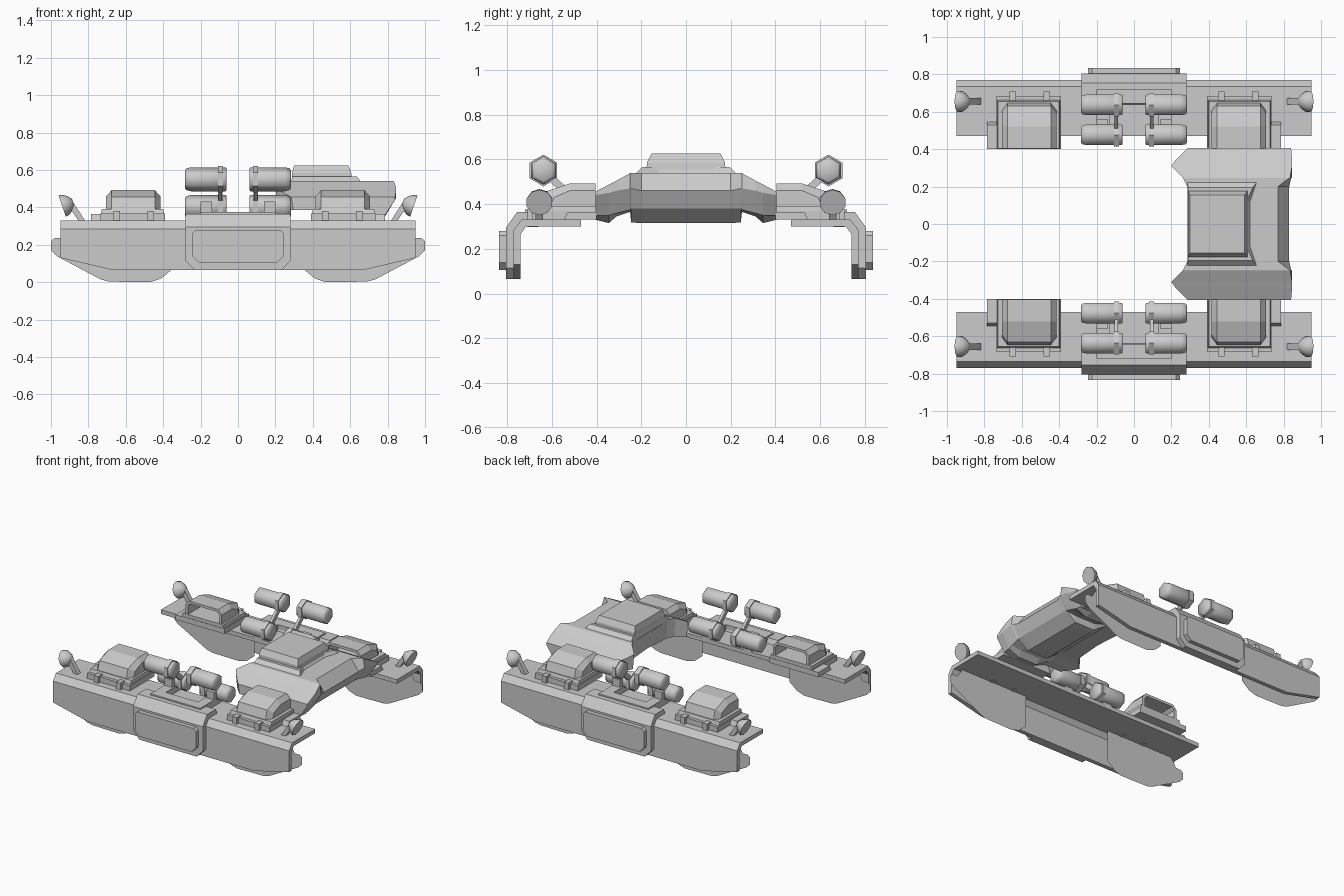
import bpy, bmesh, math
from mathutils import Vector

if "Cube" in bpy.data.objects:
    bpy.data.objects.remove(bpy.data.objects["Cube"])


def finish(name, bm, mirror, shell=0):
    bmesh.ops.recalc_face_normals(bm, faces=bm.faces)
    me = bpy.data.meshes.new(name)
    bm.to_mesh(me)
    bm.free()
    ob = bpy.data.objects.new(name, me)
    bpy.context.collection.objects.link(ob)
    if shell:
        s = ob.modifiers.new("Shell", 'SOLIDIFY')
        s.thickness, s.offset = shell, -1
    if mirror:
        m = ob.modifiers.new("Mirror", 'MIRROR')
        m.use_axis = ('X' in mirror, 'Y' in mirror, False)
        m.use_mirror_merge = False
    return ob


def loft(name, rings, mirror="", shell=0, drop=None):
    """Skin equal-length point rings, cap both ends, drop unwanted faces."""
    bm = bmesh.new()
    vs = [[bm.verts.new(p) for p in r] for r in rings]
    n = len(vs[0])
    for a, b in zip(vs, vs[1:]):
        for i in range(n):
            j = (i + 1) % n
            bm.faces.new((a[i], a[j], b[j], b[i]))
    bm.faces.new(vs[0])
    bm.faces.new(vs[-1])
    bmesh.ops.recalc_face_normals(bm, faces=bm.faces)
    if drop:
        gone = [f for f in bm.faces if drop(f.calc_center_median())]
        bmesh.ops.delete(bm, geom=gone, context='FACES')
    return finish(name, bm, mirror, shell)


def box(name, x0, x1, y0, y1, z0, z1, mirror="XY"):
    return loft(name, [[(x0, y0, z), (x1, y0, z), (x1, y1, z), (x0, y1, z)]
                       for z in (z0, z1)], mirror)


def lathe(name, origin, axis, profile, sides, smooth=True):
    """Turn (distance, radius) pairs around an axis; first corner points up."""
    o, d = Vector(origin), Vector(axis).normalized()
    v = d.cross(Vector((0, 0, 1))).normalized()
    u = v.cross(d)
    ang = [2 * math.pi * i / sides for i in range(sides)]
    ob = loft(name, [[o + d * t + (u * math.cos(a) + v * math.sin(a)) * r
                      for a in ang] for t, r in profile], "XY")
    if smooth:
        bpy.ops.object.select_all(action='DESELECT')
        ob.select_set(True)
        bpy.context.view_layer.objects.active = ob
        bpy.ops.object.shade_smooth_by_angle(angle=math.radians(62))
    return ob


# Side rails: thin bent sheet, bottom edge rising towards the ends
def rail(x, bot):
    return [(x, y, z) for y, z in (
        (.77, bot), (.77, .285), (.735, .33), (.47, .33),
        (.47, .30), (.715, .30), (.74, .265), (.74, bot))]


loft("side_rail", [rail(-.95, .13), rail(-.67, .065), rail(.67, .065), rail(.95, .13)], "Y")

# Lower skirts: flat sheets hanging behind the rail wall
bm = bmesh.new()
bm.faces.new([bm.verts.new((x, .69, z)) for x, z in (
    (.35, .07), (.41, .02), (.47, 0), (.69, .003), (.735, .015), (.97, .14),
    (1, .17), (1, .22), (.98, .235), (.94, .235), (.90, .30), (.35, .30))])
finish("lower_skirt", bm, "XY")


# Centre cover wrapped around the rail
def cover(x, bot):
    return [(x, y, z) for y, z in (
        (.805, bot), (.805, .295), (.755, .365), (.655, .365), (.64, .33),
        (.73, .33), (.765, .285), (.765, bot))]


loft("centre_cover", [cover(-.28, .115), cover(-.23, .065),
                      cover(.23, .065), cover(.28, .115)], "Y")


# Raised panel on the cover
def panel(y, s):
    return [(x, y, z) for x, z in (
        (-.245 + s, .14), (-.21 + s, .105 + s), (.21 - s, .105 + s), (.245 - s, .14),
        (.245 - s, .26), (.225 - s, .28 - s), (-.225 + s, .28 - s), (-.245 + s, .26))]


loft("side_panel", [panel(.80, 0), panel(.835, 0)], "Y")

# Tray holding the tanks
box("tray_arm", .13, .20, .47, .72, .33, .375)
box("tray_end", -.13, .13, .645, .72, .33, .375, "Y")
box("tank_cradle", .14, .20, .47, .56, .37, .43)

# Tanks, clamps and the strap joining each upper and lower tank
for label, y, z in (("upper", .637, .55), ("lower", .477, .402)):
    lathe(label + "_tank", (.062, y, z), (1, 0, 0),
          [(0, .060), (.006, .064), (.19, .064), (.214, .058), (.222, .047)], 6)
    lathe(label + "_clamp", (.08, y, z), (1, 0, 0), [(0, .071), (.027, .071)], 6, False)
loft("tank_strap", [[(x, .652, .539), (x, .628, .561), (x, .465, .413), (x, .489, .391)]
                    for x in (.085, .105)], "XY")


# Storage pods: flat base, hollow arched lid open to the inside, hinge tabs
def lid(x, top, slope, reach):
    return [(x, .405, .385), (x, .405, top), (x, .52, top),
            (x, reach - .02, slope), (x, reach, .385)]


box("pod_base", .39, .735, .40, .685, .33, .368)
loft("pod_collar", [[(x0, .403, z), (x1, .403, z), (x1, y1, z), (x0, y1, z)]
                    for z, x0, x1, y1 in ((.36, .395, .733, .665), (.392, .40, .728, .655))],
     "XY")
loft("pod_lid", [lid(.415, .46, .43, .61), lid(.445, .492, .455, .65),
                 lid(.675, .492, .455, .65), lid(.705, .46, .43, .61)], "XY", .02,
     lambda c: c.y < .41 or c.z < .387)
for x in (.45, .63):
    box("hinge_tab", x, x + .035, .66, .708, .297, .38)
loft("pod_side_step", [[(.70, .40, z), (.785, .40, z), (.785, y1, z), (.70, y1, z)]
                       for z, y1 in ((.33, .545), (.365, .53))], "XY")

# Corner lamps on short stalks
lathe("lamp", (.94, .655, .407), (-.95, 0, .33),
      [(0, .06), (.02, .057), (.042, .042), (.062, .02)], 10)
loft("lamp_stalk", [[(.815, y, .325), (.85, y, .325), (.905, y, .405), (.88, y, .425)]
                    for y in (.64, .673)], "XY")


# Bridge between the rails, lofted across y
def bridge(y, left, lz, top, right, r1, r2, r2z, bot):
    return [(x, y, z) for x, z in (
        (left + .01, lz), (left, top), (right, top), (r1[0], r1[1]),
        (r2, r2z), (r2 - .08, bot), (.55, bot), (.43, lz))]


half = [(.20, .285, .40, .54, .77, (.83, .46), .79, .38, .315),
        (.245, .262, .40, .54, .83, (.84, .47), .79, .38, .318),
        (.25, .26, .40, .538, .835, (.845, .47), .79, .375, .365),
        (.31, .20, .395, .505, .845, (.845, .46), .79, .36, .345),
        (.345, .225, .39, .487, .845, (.845, .45), .785, .35, .315),
        (.405, .285, .385, .455, .84, (.84, .44), .78, .35, .33)]
loft("bridge", [bridge(-s[0], *s[1:]) for s in reversed(half)]
     + [bridge(0, .30, *half[0][2:])] + [bridge(*s) for s in half])

# Stepped deck and raised hatch on the bridge
loft("bridge_deck", [[(x0, -y, z), (x1, -y, z), (x1 - .035, -.12, z),
                      (x1 - .035, .12, z), (x1, y, z), (x0, y, z)]
                     for z, x0, x1, y in ((.53, .285, .655, .225), (.54, .285, .655, .222),
                                          (.565, .29, .635, .195))])
loft("bridge_hatch", [[(x0, -y, z), (x1, -y, z), (x1, y, z), (x0, y, z)]
                      for z, x0, x1, y in ((.55, .29, .61, .176), (.585, .29, .605, .175),
                                           (.625, .30, .59, .155))])
